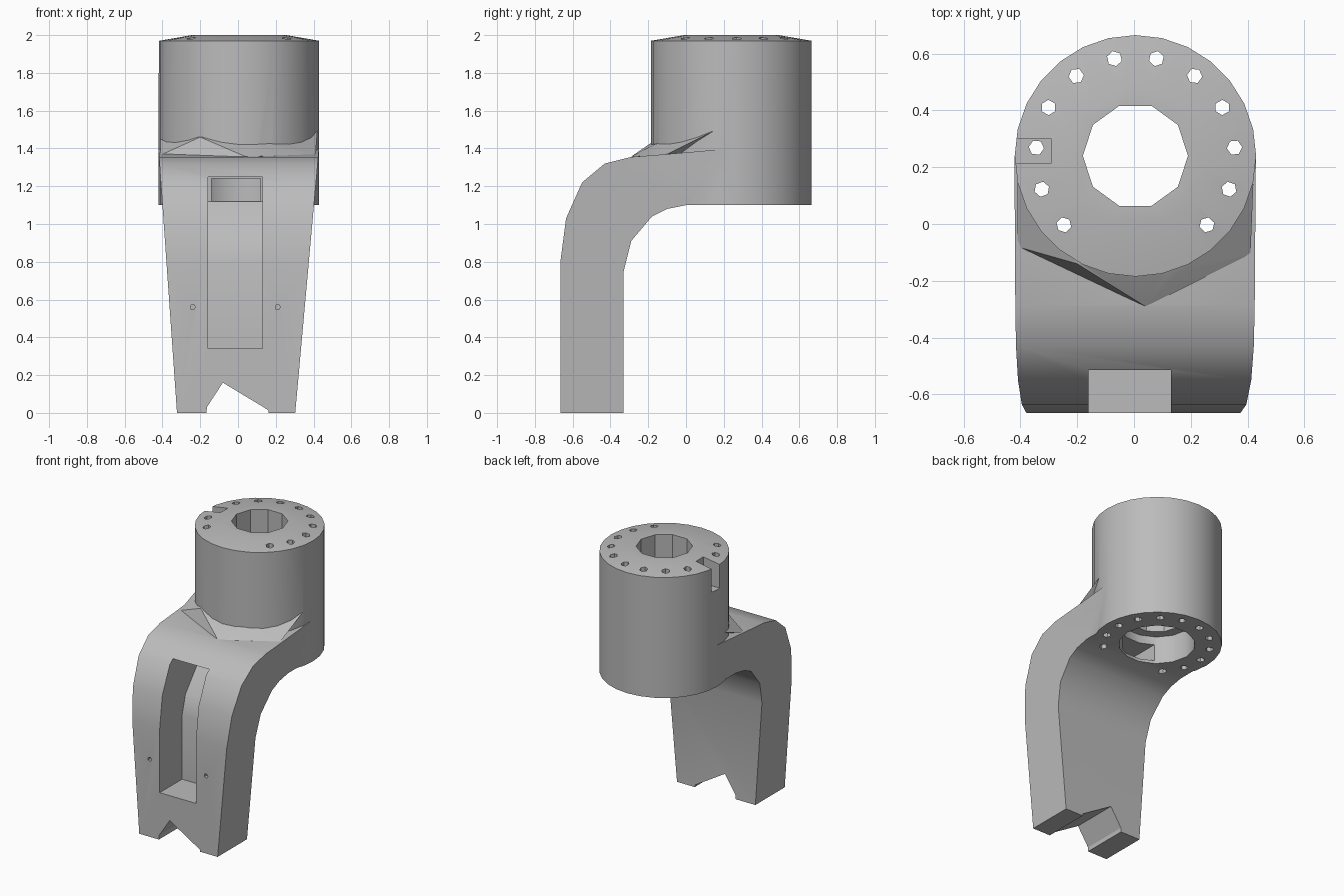
import bpy, bmesh, math
from mathutils import Vector

cube = bpy.data.objects.get("Cube")
if cube:
    bpy.data.objects.remove(cube, do_unlink=True)

grey = bpy.data.materials.new("plain grey")
grey.use_nodes = True
grey.diffuse_color = (0.5, 0.5, 0.5, 1)
grey.node_tree.nodes["Principled BSDF"].inputs["Base Color"].default_value = (0.5, 0.5, 0.5, 1)

CENTRE = Vector((0.005, 0.24, 0))


def to_object(name, bm):
    bmesh.ops.recalc_face_normals(bm, faces=bm.faces)
    mesh = bpy.data.meshes.new(name)
    bm.to_mesh(mesh)
    bm.free()
    mesh.materials.append(grey)
    obj = bpy.data.objects.new(name, mesh)
    bpy.context.collection.objects.link(obj)
    return obj


def prism(name, points, start, sweep):
    """Extrude a closed outline of 3D points along the sweep vector."""
    bm = bmesh.new()
    face = bm.faces.new([bm.verts.new(Vector(p) + Vector(start)) for p in points])
    extruded = bmesh.ops.extrude_face_region(bm, geom=[face])["geom"]
    moved = [v for v in extruded if isinstance(v, bmesh.types.BMVert)]
    bmesh.ops.translate(bm, verts=moved, vec=sweep)
    return to_object(name, bm)


def box(name, low, high):
    x, y, z = low
    X, Y, Z = high
    return prism(name, [(x, y, z), (X, y, z), (X, Y, z), (x, Y, z)], (0, 0, 0), (0, 0, Z - z))


def disc(radius, sides, turn=0.0):
    angles = [turn + math.tau * i / sides for i in range(sides)]
    return [(radius * math.cos(a), radius * math.sin(a), 0) for a in angles]


def combine(target, other, operation):
    mod = target.modifiers.new(operation, "BOOLEAN")
    mod.operation, mod.solver, mod.object = operation, "EXACT", other
    bpy.context.view_layer.objects.active = target
    bpy.ops.object.modifier_apply(modifier=mod.name)
    bpy.data.objects.remove(other, do_unlink=True)


# Curved arm: side profile swept across x, then narrowed towards the foot
outer = [(-.665, 0), (-.665, .8), (-.635, 1.03), (-.55, 1.22), (-.43, 1.32),
         (-.29, 1.355), (-.1, 1.37), (.24, 1.4)]
inner = [(.24, 1.1), (0, 1.1), (-.1, 1.08), (-.18, 1.04), (-.29, .91), (-.33, .75), (-.33, 0)]
body = prism("bracket_body", [(0, y, z) for y, z in outer + inner], (-1, 0, 0), (2, 0, 0))
for v in body.data.vertices:
    v.co.x = v.co.x * (0.313 + 0.08 * v.co.z) - 0.01 + 0.01 * v.co.z

# Round housing with a slightly raised top
bm = bmesh.new()
rings = []
for radius, z in [(.425, 1.1), (.425, 1.97), (.25, 2.0)]:
    rings.append([bm.verts.new(Vector(p) + CENTRE + Vector((0, 0, z))) for p in disc(radius, 28)])
for a, b in zip(rings, rings[1:]):
    for i in range(28):
        j = (i + 1) % 28
        bm.faces.new((a[i], a[j], b[j], b[i]))
bm.faces.new(rings[0])
bm.faces.new(rings[-1])
combine(body, to_object("housing", bm), "UNION")

# Faceted web where the arm meets the housing
bm = bmesh.new()
for p in [(-.41, -.08, 1.365), (.04, -.29, 1.357), (.41, -.11, 1.365), (-.2, -.14, 1.46),
          (.16, -.17, 1.42), (-.41, .2, 1.47), (.42, .14, 1.49), (0, .1, 1.3)]:
    bm.verts.new(p)
bmesh.ops.convex_hull(bm, input=bm.verts)
combine(body, to_object("web", bm), "UNION")

# Centre bore, wider at the bottom
cutters = [
    prism("bore", disc(.185, 10), CENTRE + Vector((0, 0, 1)), (0, 0, 1.2)),
    prism("counterbore", disc(.25, 14), CENTRE + Vector((0, 0, 1)), (0, 0, .3)),
]

# Ring of small through holes, left open towards the arm
for i in range(12):
    a = math.radians(-44 + 268 * i / 11)
    spot = CENTRE + Vector((.35 * math.cos(a), .35 * math.sin(a), 1))
    cutters.append(prism("ring_hole", disc(.027, 6, a), spot, (0, 0, 1.2)))

# Front pocket that follows the arm, and its channel into the bore
pocket = [(-.8, .34), (-.41, .34), (-.41, .8), (-.37, .94), (-.22, 1.12), (-.22, 1.25), (-.8, 1.25)]
cutters.append(prism("pocket", [(0, y, z) for y, z in pocket], (-.16, 0, 0), (.29, 0, 0)))
cutters.append(box("channel", (-.14, -.4, 1.121), (.12, .1, 1.24)))

# Foot notch
notch = [(-.17, -.1), (-.165, .03), (-.08, .16), (.16, .015), (.17, -.1)]
cutters.append(prism("foot_notch", [(x, 0, z) for x, z in notch], (0, -.9, 0), (0, .8, 0)))

# Pin holes in the front face and the key slot in the housing rim
for x in (-.24, .21):
    pin = [(px, 0, py) for px, py, _ in disc(.015, 5)]
    cutters.append(prism("pin_hole", pin, (x, -.8, .56), (0, .3, 0)))
cutters.append(box("key_slot", (-.6, .215, 1.8), (-.29, .3, 2.2)))

for cutter in cutters:
    combine(body, cutter, "DIFFERENCE")

bpy.ops.object.select_all(action="DESELECT")
body.select_set(True)
bpy.context.view_layer.objects.active = body
bpy.ops.object.shade_smooth_by_angle(angle=math.radians(28))
